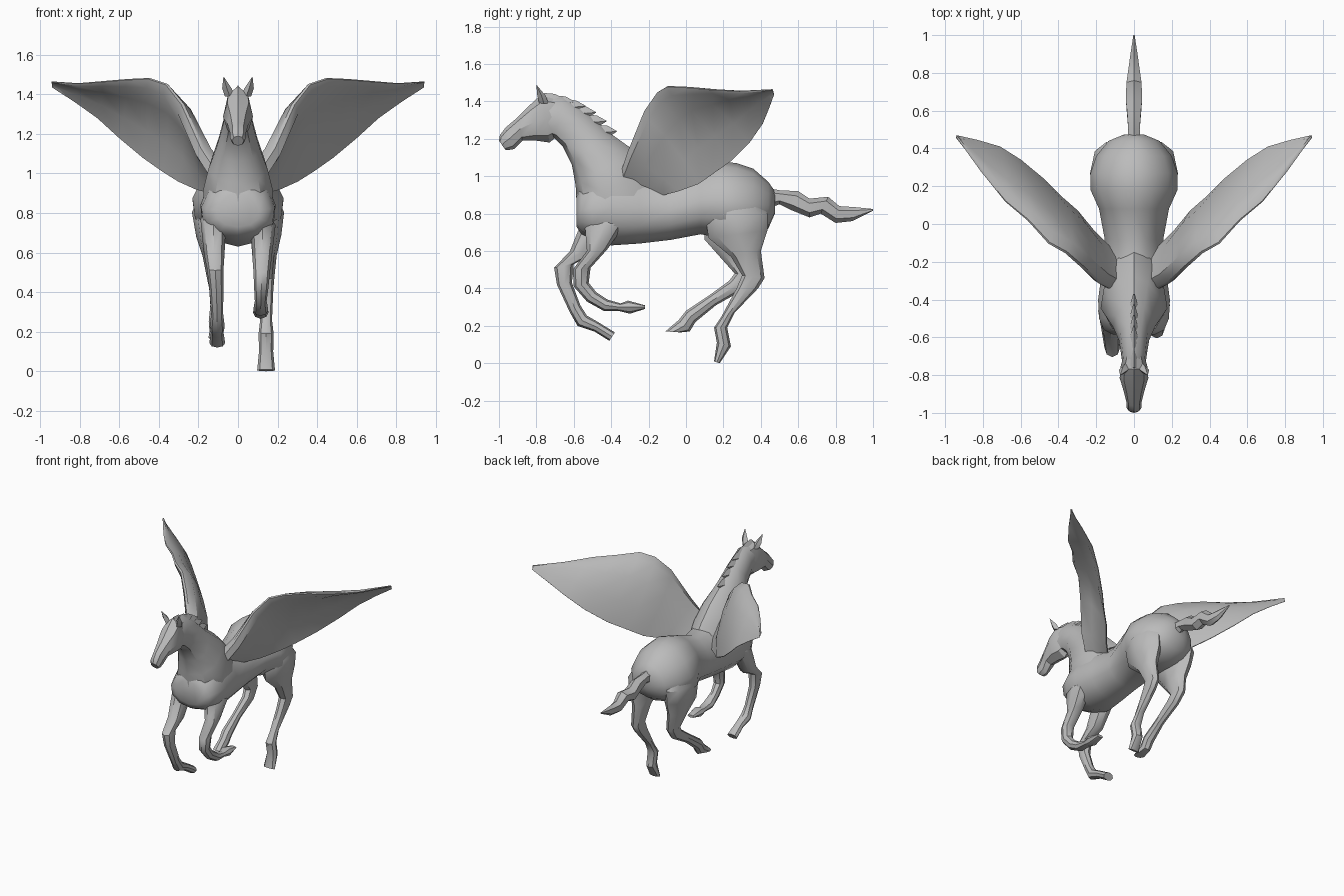
import bpy
import bmesh
import math
from mathutils import Vector

default_cube = bpy.data.objects.get("Cube")
if default_cube:
    bpy.data.objects.remove(default_cube, do_unlink=True)

# One plain grey coat for the whole statue
grey = bpy.data.materials.new("plain_grey")
grey.use_nodes = True
coat_colour = (0.5, 0.5, 0.5, 1)
grey.diffuse_color = coat_colour
grey.node_tree.nodes["Principled BSDF"].inputs["Base Color"].default_value = coat_colour


def loft(name, rings, crease=32):
    """Skin a list of equal-length point rings and cap both ends."""
    bm = bmesh.new()
    loops = [[bm.verts.new(point) for point in ring] for ring in rings]
    count = len(loops[0])
    for first, second in zip(loops, loops[1:]):
        for i in range(count):
            j = (i + 1) % count
            bm.faces.new((first[i], first[j], second[j], second[i]))
    bm.faces.new(loops[0])
    bm.faces.new(loops[-1])
    bmesh.ops.recalc_face_normals(bm, faces=bm.faces)
    mesh = bpy.data.meshes.new(name)
    bm.to_mesh(mesh)
    bm.free()
    mesh.materials.append(grey)
    obj = bpy.data.objects.new(name, mesh)
    bpy.context.collection.objects.link(obj)
    bpy.ops.object.select_all(action="DESELECT")
    bpy.context.view_layer.objects.active = obj
    obj.select_set(True)
    bpy.ops.object.shade_smooth_by_angle(angle=math.radians(crease))
    return obj


def oval(start, end, half_width, centre_x=0, sides=8, belly=0):
    """Ring whose side-view diameter runs from start to end, both (y, z)."""
    low, high = Vector((centre_x, *start)), Vector((centre_x, *end))
    middle, reach = (low + high) / 2, (high - low) / 2
    ring = []
    for i in range(sides):
        angle = math.tau * i / sides
        rise, side = math.cos(angle), math.sin(angle)
        spread = half_width * side * (1 - belly * rise)
        ring.append(middle + reach * rise + Vector((spread, 0, 0)))
    return ring


def limb(name, rows, top_x, foot_x, sides=8):
    """Leg from rows of (front point, back point, half width)."""
    rings = []
    for i, (front, back, width) in enumerate(rows):
        blend = min(1, max(0, i - 1) / 4)
        centre_x = top_x + (foot_x - top_x) * blend
        if i == 0:
            centre_x *= .8
        rings.append(oval(front, back, width, centre_x, sides))
    return loft(name, rings, crease=40)


# Barrel, from rump to chest: y, back height, belly height, half width
barrel = [
    (.475, .92, .80, .05), (.44, .97, .72, .135), (.36, 1.04, .67, .20),
    (.27, 1.07, .66, .23), (.18, 1.08, .67, .23), (.08, 1.05, .69, .185),
    (-.08, .99, .66, .155), (-.25, 1.02, .64, .17), (-.40, 1.05, .63, .19),
    (-.50, 1.0, .66, .185), (-.56, .95, .69, .16), (-.585, .90, .73, .11),
]
loft("body", [oval((y, low), (y, top), width, sides=12, belly=.18)
              for y, top, low, width in barrel], crease=40)

# Neck, from shoulders to poll: throat point, crest point, half width
neck = [
    ((-.57, .73), (-.10, .94), .165), ((-.585, .85), (-.18, 1.04), .175),
    ((-.59, .95), (-.28, 1.14), .15), ((-.61, 1.06), (-.42, 1.24), .11),
    ((-.66, 1.16), (-.53, 1.34), .08), ((-.70, 1.20), (-.66, 1.425), .068),
    ((-.74, 1.22), (-.76, 1.42), .06),
]
loft("neck", [oval(a, b, width, sides=10, belly=.2) for a, b, width in neck], crease=40)

# Head, from jaw to muzzle: jaw point, brow point, half width
head = [
    ((-.68, 1.22), (-.69, 1.42), .05), ((-.73, 1.18), (-.77, 1.44), .07),
    ((-.80, 1.19), (-.83, 1.385), .076), ((-.875, 1.19), (-.90, 1.315), .054),
    ((-.92, 1.145), (-.965, 1.26), .04), ((-.95, 1.14), (-.995, 1.22), .04),
    ((-.965, 1.14), (-1, 1.19), .03),
]
loft("head", [oval(a, b, width) for a, b, width in head])

# Pointed ears
for side, label in ((1, "left"), (-1, "right")):
    loft(label + "_ear", [
        oval((-.785, 1.39), (-.735, 1.39), .024, side * .042, 4),
        oval((-.795, 1.43), (-.75, 1.43), .024, side * .056, 4),
        oval((-.80, 1.485), (-.798, 1.487), .002, side * .072, 4),
    ])

# Ragged mane: overlapping swept tufts along the crest
crest_start, crest_end = Vector((0, -.72, 1.42)), Vector((0, -.44, 1.25))
tufts = 6
for i in range(tufts):
    t = i / (tufts - 1)
    root = crest_start.lerp(crest_end, t)
    root.z += .035 * math.sin(math.pi * t)
    y, z = root.y, root.z
    loft(f"mane_tuft_{i}", [
        oval((y - .05, z - .03), (y - .04, z + .025), .022, 0, 4),
        oval((y + .01, z - .05), (y + .02, z + .02), .02, 0, 4),
        oval((y + .07, z - .012), (y + .07, z - .008), .004, 0, 4),
    ])

# Tail streaming backwards: lower point, upper point, half width
tail = [
    ((.42, .82), (.42, .94), .045), ((.50, .85), (.50, .925), .035),
    ((.56, .82), (.60, .92), .042), ((.66, .78), (.66, .88), .05),
    ((.72, .80), (.76, .89), .046), ((.80, .75), (.82, .84), .035),
    ((.89, .76), (.90, .835), .022), ((1, .815), (1, .825), .004),
]
loft("tail", [oval(a, b, width, sides=6) for a, b, width in tail])

# Galloping legs, each with its own pose and a rounded shoulder or thigh
limb("right_front_leg", [
    ((-.52, .84), (-.38, .88), .03),
    ((-.56, .75), (-.36, .79), .065), ((-.62, .60), (-.50, .58), .052),
    ((-.705, .51), (-.60, .53), .042), ((-.69, .42), (-.61, .43), .036),
    ((-.62, .27), (-.565, .31), .03), ((-.58, .20), (-.53, .255), .038),
    ((-.49, .17), (-.47, .22), .032), ((-.41, .12), (-.38, .165), .04),
], -.125, -.105)
limb("left_front_leg", [
    ((-.50, .82), (-.36, .85), .03),
    ((-.54, .73), (-.32, .75), .065), ((-.53, .60), (-.42, .61), .052),
    ((-.605, .50), (-.51, .51), .042), ((-.60, .41), (-.52, .43), .036),
    ((-.53, .33), (-.48, .38), .03), ((-.44, .28), (-.42, .34), .038),
    ((-.36, .28), (-.35, .32), .03), ((-.30, .265), (-.31, .335), .04),
    ((-.22, .29), (-.22, .31), .026),
], .125, .115)
limb("left_hind_leg", [
    ((.17, .94), (.33, .95), .04),
    ((.10, .81), (.435, .80), .088), ((.12, .67), (.435, .71), .075),
    ((.24, .57), (.40, .60), .052), ((.30, .47), (.42, .455), .04),
    ((.27, .40), (.385, .40), .036), ((.19, .25), (.26, .27), .03),
    ((.15, .19), (.22, .19), .038), ((.165, .11), (.24, .09), .036),
    ((.15, .01), (.18, 0), .045),
], .145, .142)
limb("right_hind_leg", [
    ((.17, .94), (.33, .95), .04),
    ((.10, .81), (.435, .80), .088), ((.10, .66), (.42, .70), .075),
    ((.18, .57), (.38, .60), .052), ((.26, .48), (.38, .48), .04),
    ((.23, .44), (.32, .40), .036), ((.12, .36), (.16, .31), .03),
    ((0, .28), (.05, .22), .038), ((-.04, .23), (.02, .17), .034),
    ((-.11, .17), (-.03, .165), .04),
], -.145, -.11)

# Wings: leading edge point, trailing edge point, from root to tip
span = [
    ((.10, -.35, 1.01), (.13, -.12, .90)), ((.18, -.31, 1.13), (.21, -.04, .92)),
    ((.28, -.22, 1.35), (.30, .07, .96)), ((.36, -.15, 1.45), (.38, .14, 1.01)),
    ((.45, -.10, 1.48), (.48, .24, 1.08)), ((.56, .02, 1.475), (.60, .34, 1.18)),
    ((.68, .12, 1.465), (.71, .41, 1.28)), ((.81, .28, 1.455), (.83, .445, 1.365)),
    ((.94, .46, 1.465), (.94, .47, 1.435)),
]
# Thick rounded leading edge fading to a thin trailing edge
chord_steps = [(.0, .2), (.10, 1), (.35, .6), (.7, .35), (1, .08)]
for side, label in ((1, "left"), (-1, "right")):
    rings = []
    for i, (lead, trail) in enumerate(span):
        lead, trail = Vector(lead), Vector(trail)
        chord = trail - lead
        along = Vector(span[min(i + 1, 8)][0]) - Vector(span[max(i - 1, 0)][0])
        inward = chord.cross(along).normalized()
        if inward.x > 0:
            inward.negate()
        thick = .05 * (1 - i / 9)
        upper, lower = [], []
        for t, fullness in chord_steps:
            arch = .08 * chord.length * math.sin(math.pi * t)
            base = lead + chord * t + inward * arch
            upper.append(base + inward * thick * fullness)
            lower.append(base - inward * thick * fullness)
        ring = upper + lower[::-1]
        rings.append([Vector((p.x * side, p.y, p.z)) for p in ring])
    loft(label + "_wing", rings, crease=40)
